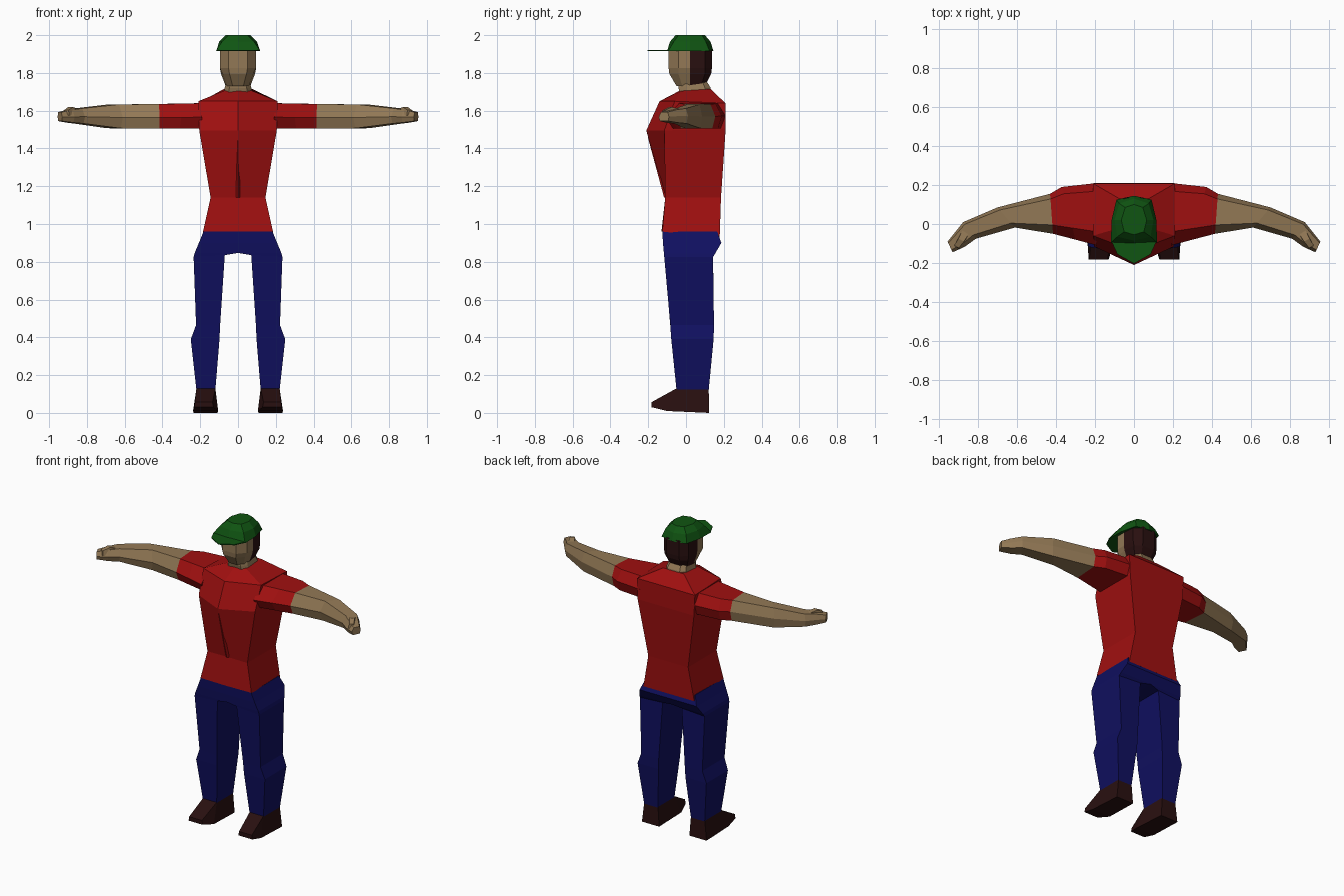
import bpy, bmesh
from mathutils import Vector


def material(name, rgb):
    m = bpy.data.materials.new(name)
    m.diffuse_color = (*rgb, 1)
    return m


RED = material("red_cloth", (0.35, 0.005, 0.005))
SKIN = material("skin", (0.29, 0.19, 0.092))
BLUE = material("blue_denim", (0.005, 0.005, 0.115))
GREEN = material("green_cap", (0.005, 0.09, 0.006))
BROWN = material("dark_brown", (0.022, 0.005, 0.005))


def loft(name, rings, mats, rule=None, mirror=False):
    """Skin a list of equal-length rings, cap the ends, colour faces by rule."""
    bm = bmesh.new()
    loops = [[bm.verts.new(p) for p in r] for r in rings]
    n = len(loops[0])
    for a, b in zip(loops, loops[1:]):
        for i in range(n):
            j = (i + 1) % n
            bm.faces.new((a[i], a[j], b[j], b[i]))
    bm.faces.new(loops[0])
    bm.faces.new(loops[-1])
    bmesh.ops.recalc_face_normals(bm, faces=bm.faces)
    if rule:
        for f in bm.faces:
            f.material_index = rule(f.calc_center_median())
    if mirror:  # drop faces lying on the mirror plane
        inner = [f for f in bm.faces if all(abs(v.co.x) < 1e-4 for v in f.verts)]
        bmesh.ops.delete(bm, geom=inner, context='FACES')
    me = bpy.data.meshes.new(name)
    bm.to_mesh(me)
    bm.free()
    for m in mats:
        me.materials.append(m)
    ob = bpy.data.objects.new(name, me)
    bpy.context.collection.objects.link(ob)
    if mirror:
        ob.modifiers.new("mirror", 'MIRROR').use_clip = True
    return ob


def symmetric(half, z):
    """Ring from right-half (x, y) points listed front to back."""
    left = [(-x, y) for x, y in reversed(half) if x > 0]
    return [(x, y, z) for x, y in half + left]


# Shirt body: centre front, front corner, back corner, centre back
def shirt_ring(z_front, z_back, x, y_mid, y_front, y_back):
    pts = [(0, y_mid, z_front), (x, y_front, z_front), (x, y_back, z_back), (0, y_back, z_back)]
    return pts + [(-p[0], p[1], p[2]) for p in (pts[2], pts[1])]


loft("shirt", [
    shirt_ring(0.96, 0.925, 0.185, -0.13, -0.125, 0.178),
    shirt_ring(1.14, 1.14, 0.145, -0.108, -0.11, 0.185),
    shirt_ring(1.495, 1.505, 0.205, -0.21, -0.115, 0.21),
    shirt_ring(1.65, 1.64, 0.21, -0.14, -0.06, 0.208),
    shirt_ring(1.705, 1.715, 0.075, -0.035, -0.02, 0.13),
], [RED])

# Shirt front crease
loft("shirt_crease", [
    [(-0.015, -0.106, 1.14), (0, -0.116, 1.14), (0.012, -0.106, 1.14)],
    [(-0.003, -0.19, 1.46), (0, -0.202, 1.46), (0.003, -0.19, 1.46)],
], [RED])


# Arms: six-sided section spanned between a back and a front point
SECTION = [(0, 0.5), (0.13, 1), (0.78, 1), (1, 0.45), (0.88, 0), (0.08, 0)]


def arm_ring(back, front, lo, hi):
    b, f = Vector(back), Vector(front)
    return [(*b.lerp(f, t), lo + (hi - lo) * h) for t, h in SECTION]


loft("arm", [
    arm_ring((0.19, 0.21), (0.19, -0.11), 1.505, 1.64),
    arm_ring((0.37, 0.19), (0.30, -0.08), 1.505, 1.637),
    arm_ring((0.43, 0.155), (0.415, -0.05), 1.505, 1.635),
    arm_ring((0.70, 0.085), (0.61, -0.018), 1.507, 1.633),
    arm_ring((0.875, 0.01), (0.81, -0.075), 1.532, 1.612),
    arm_ring((0.915, -0.04), (0.865, -0.115), 1.537, 1.605),
    arm_ring((0.955, -0.09), (0.93, -0.145), 1.545, 1.592),
], [RED, SKIN], lambda c: int(c.x > 0.42), mirror=True)

# Thumbs
loft("thumb", [
    [(0.835, -0.04, 1.57), (0.875, -0.02, 1.57), (0.875, -0.025, 1.607), (0.84, -0.04, 1.607)],
    [(0.865, -0.10, 1.57), (0.905, -0.075, 1.57), (0.90, -0.075, 1.619), (0.872, -0.09, 1.619)],
    [(0.893, -0.13, 1.575), (0.928, -0.11, 1.575), (0.92, -0.11, 1.603), (0.898, -0.123, 1.603)],
], [SKIN], mirror=True)


# Trousers: four-sided leg reaching the centre line at the hips
def leg_ring(x_in, z_in, x_out, z_out, front, back):
    return [(x_in, front, z_in), (x_out, front, z_out), (x_out, back, z_out), (x_in, back, z_in)]


loft("trouser_leg", [
    leg_ring(0, 0.96, 0.183, 0.96, -0.125, 0.165),
    leg_ring(0, 0.90, 0.207, 0.90, -0.122, 0.187),
    leg_ring(0, 0.847, 0.23, 0.845, -0.117, 0.155),
    leg_ring(0.07, 0.835, 0.235, 0.825, -0.115, 0.143),
    leg_ring(0.095, 0.46, 0.222, 0.465, -0.083, 0.148),
    leg_ring(0.098, 0.39, 0.25, 0.39, -0.078, 0.146),
    leg_ring(0.12, 0.12, 0.22, 0.12, -0.05, 0.12),
], [BLUE], mirror=True)


# Shoes, lofted from heel to toe
def shoe_ring(y, lo, hi, x0, x1, t0, t1, y_top):
    return [(x0, y, lo), (x1, y, lo), (t1, y_top, hi), (t0, y_top, hi)]


loft("shoe", [
    shoe_ring(0.122, 0.0, 0.13, 0.11, 0.235, 0.12, 0.22, 0.12),
    shoe_ring(-0.10, 0.01, 0.13, 0.105, 0.238, 0.12, 0.22, -0.05),
    shoe_ring(-0.182, 0.03, 0.057, 0.13, 0.232, 0.135, 0.228, -0.182),
], [BROWN], mirror=True)

# Neck
loft("neck", [
    symmetric([(0.05, -0.035), (0.075, 0.0), (0.075, 0.10), (0.045, 0.132)], 1.70),
    symmetric([(0.045, -0.04), (0.07, 0.0), (0.07, 0.10), (0.045, 0.13)], 1.722),
    symmetric([(0.035, -0.03), (0.06, 0.0), (0.06, 0.08), (0.035, 0.10)], 1.77),
], [SKIN])

# Head: face in front, hair behind the ear line
loft("head", [
    symmetric([(0.028, -0.05), (0.055, -0.02), (0.065, 0.02), (0.06, 0.08), (0.03, 0.10)], 1.73),
    symmetric([(0.045, -0.088), (0.08, -0.04), (0.09, 0.02), (0.085, 0.10), (0.045, 0.133)], 1.795),
    symmetric([(0.05, -0.092), (0.095, -0.04), (0.096, 0.02), (0.09, 0.10), (0.045, 0.137)], 1.825),
    symmetric([(0.05, -0.092), (0.095, -0.04), (0.096, 0.02), (0.09, 0.10), (0.045, 0.137)], 1.925),
], [SKIN, BROWN], lambda c: int(c.y > 0.022))

# Cap crown
loft("cap_crown", [
    symmetric([(0, -0.10), (0.118, -0.095), (0.115, 0.02), (0.09, 0.125), (0, 0.145)], 1.915),
    symmetric([(0, -0.085), (0.085, -0.065), (0.10, 0.02), (0.075, 0.105), (0, 0.13)], 1.965),
    symmetric([(0, -0.055), (0.05, -0.04), (0.065, 0.02), (0.045, 0.085), (0, 0.10)], 2.0),
], [GREEN])

# Cap brim: thin flat plate
BRIM = [(0, -0.203), (0.085, -0.155), (0.115, -0.09)]
loft("cap_brim", [symmetric(BRIM, 1.915), symmetric(BRIM, 1.921)], [GREEN])
